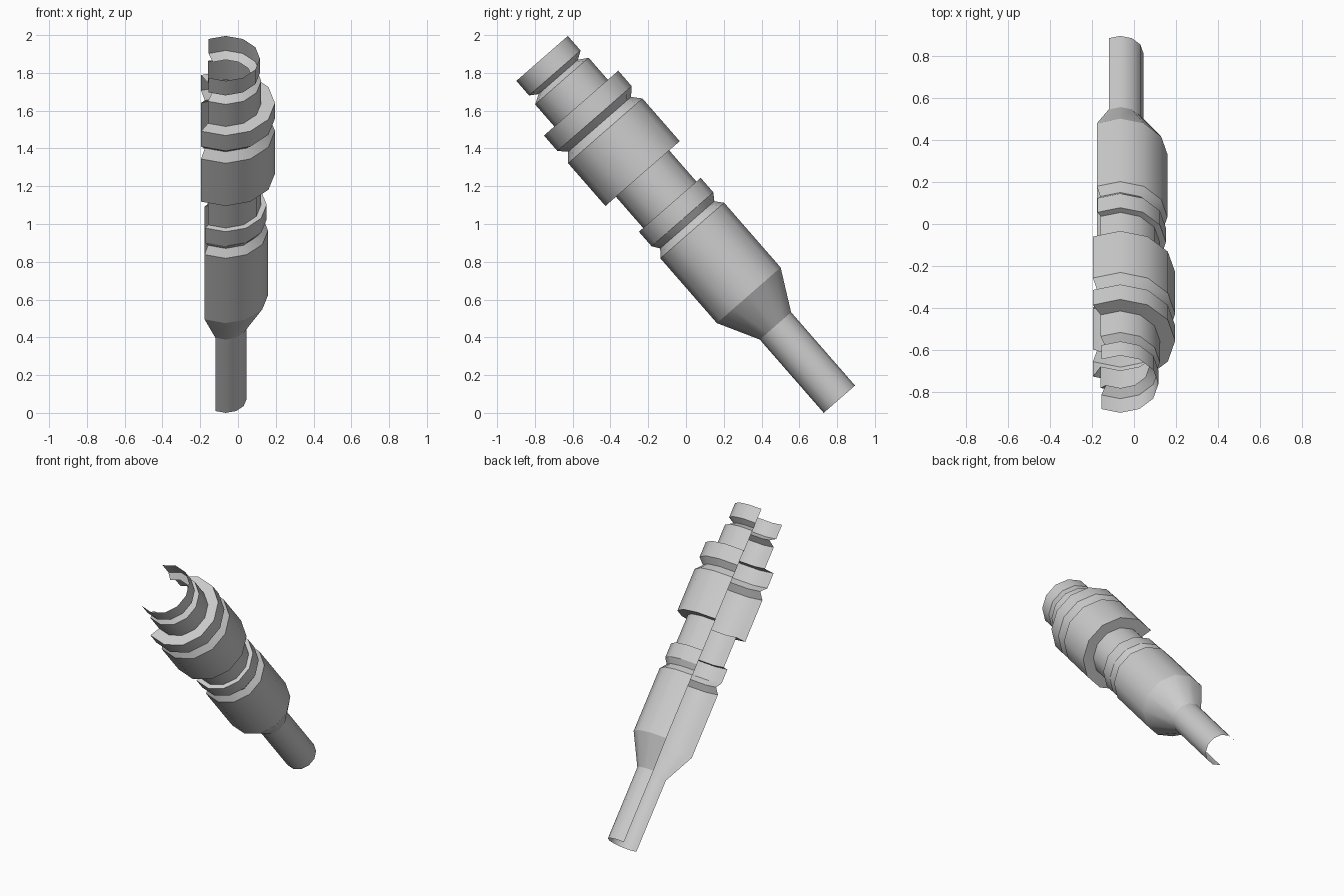
import bpy, bmesh
from math import radians, cos, sin

if "Cube" in bpy.data.objects:
    bpy.data.objects.remove(bpy.data.objects["Cube"])

# Profile along the axis: (distance from the thin end, radius)
PROFILE = [
    (0.0, 0.11), (0.515, 0.11),                     # thin stem
    (0.73, 0.224), (1.185, 0.224),                  # cone and lower body
    (1.225, 0.19), (1.264, 0.217),                  # groove
    (1.366, 0.217), (1.366, 0.187),                 # small collar
    (1.585, 0.187), (1.585, 0.261),                 # neck and step
    (1.885, 0.261), (1.931, 0.221),                 # upper body and groove
    (1.972, 0.261), (2.08, 0.261),                  # large collar
    (2.08, 0.188), (2.235, 0.188),                  # upper neck
    (2.264, 0.138), (2.292, 0.181), (2.394, 0.181), # groove and end ring
]
STEPS, ARC = 8, 240          # open shell: 8 facets of 30 degrees


def open_lathe(name, profile):
    bm = bmesh.new()
    rings = []
    for s, r in profile:
        ring = []
        for i in range(STEPS + 1):
            a = radians(-ARC / 2 + ARC * i / STEPS)
            ring.append(bm.verts.new((r * cos(a), r * sin(a), s)))
        rings.append(ring)
    for lo, hi in zip(rings, rings[1:]):
        for i in range(STEPS):
            f = bm.faces.new((lo[i], lo[i + 1], hi[i + 1], hi[i]))
            f.smooth = True
    # keep every step of the profile crisp
    for ring in rings:
        for a, b in zip(ring, ring[1:]):
            bm.edges.get((a, b)).smooth = False
    mesh = bpy.data.meshes.new(name)
    bm.to_mesh(mesh)
    bm.free()
    obj = bpy.data.objects.new(name, mesh)
    bpy.context.collection.objects.link(obj)
    return obj


# Tilted stepped shell, open on its left side and at both ends
shell = open_lathe("stepped_handle_shell", PROFILE)
shell.location = (-0.065, 0.812, 0.0725)
shell.rotation_euler = (radians(41.1), 0, 0)
